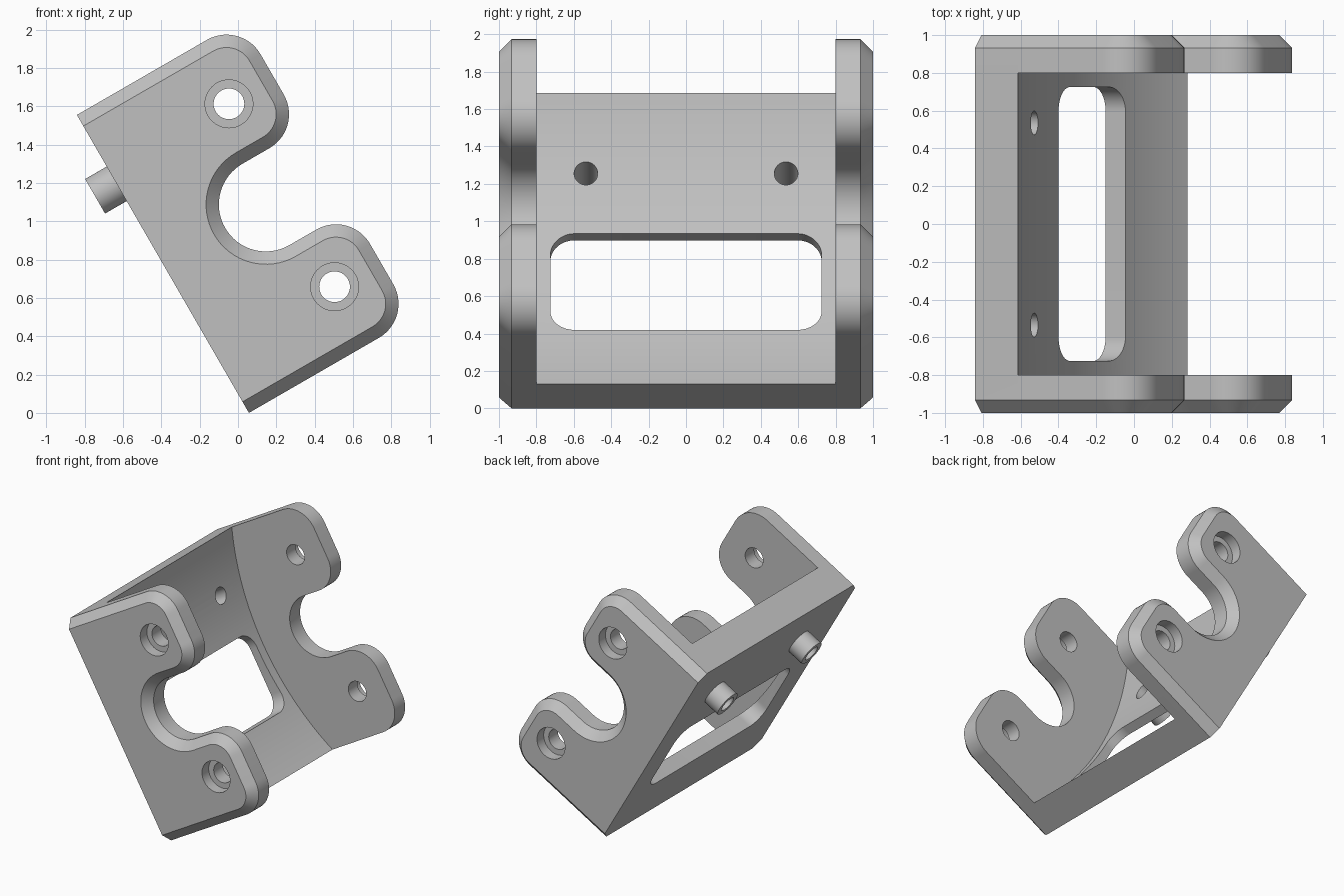
import bpy, bmesh
from math import sin, cos, radians, pi
from mathutils import Matrix

cube = bpy.data.objects.get("Cube")
if cube:
    bpy.data.objects.remove(cube, do_unlink=True)

# Bracket frame: x = out from the back, z = along the back; tilted at the end
LENGTH, DEPTH = 1.795, 0.988
MID = LENGTH / 2
CORNER, NOTCH, NOTCH_X = 0.205, 0.245, 0.62
INNER, OUTER, CHAMFER = 0.80, 1.0, 0.067

grey = bpy.data.materials.new("plain grey")
grey.use_nodes = True
colour = (0.53, 0.53, 0.53, 1)
grey.diffuse_color = colour
grey.node_tree.nodes["Principled BSDF"].inputs["Base Color"].default_value = colour


def arc(cx, cz, r, start, end, n=14):
    angles = [radians(start + (end - start) * i / n) for i in range(n + 1)]
    return [(cx + r * cos(a), cz + r * sin(a)) for a in angles]


def loft(name, rings):
    """Closed solid through rings that have equal point counts."""
    bm = bmesh.new()
    loops = [[bm.verts.new(p) for p in ring] for ring in rings]
    for a, b in zip(loops, loops[1:]):
        for i in range(len(a)):
            j = (i + 1) % len(a)
            bm.faces.new((a[i], a[j], b[j], b[i]))
    bm.faces.new(loops[0])
    bm.faces.new(loops[-1])
    bmesh.ops.recalc_face_normals(bm, faces=bm.faces)
    mesh = bpy.data.meshes.new(name)
    bm.to_mesh(mesh)
    bm.free()
    mesh.materials.append(grey)
    ob = bpy.data.objects.new(name, mesh)
    bpy.context.collection.objects.link(ob)
    return ob


def along_y(name, outline, y0, y1):
    return loft(name, [[(x, y, z) for x, z in outline] for y in (y0, y1)])


def along_x(name, outline, x0, x1):
    return loft(name, [[(x, y, z) for y, z in outline] for x in (x0, x1)])


def circle(cx, cz, r, n=48):
    return arc(cx, cz, r, 0, 360, n)[:-1]


def combine(ob, other, operation):
    mod = ob.modifiers.new(operation.lower(), 'BOOLEAN')
    mod.operation, mod.object, mod.solver = operation, other, 'EXACT'
    bpy.context.view_layer.objects.active = ob
    bpy.ops.object.modifier_apply(modifier=mod.name)
    bpy.data.objects.remove(other, do_unlink=True)


def side_outline(d):
    """Two rounded arms around a U notch, inset by d except at the back."""
    tip, r = DEPTH - CORNER, CORNER - d
    pts = [(0, d)]
    pts += arc(tip, CORNER, r, -90, 0)
    pts += arc(tip, MID - NOTCH - CORNER, r, 0, 90)
    pts += arc(NOTCH_X, MID, NOTCH + d, 270, 90, 32)
    pts += arc(tip, MID + NOTCH + CORNER, r, -90, 0)
    pts += arc(tip, LENGTH - CORNER, r, 0, 90)
    return pts + [(0, LENGTH - d)]


# Back plate with a hollow cylindrical inner face
half_angle = 0.4239
radius = MID / sin(half_angle)
centre = 0.067 + radius
hollow = []
for i in range(41):
    a = half_angle * (i / 20 - 1)
    hollow.append((centre - radius * cos(a), MID + radius * sin(a)))
bracket = along_y("bracket", [(0, LENGTH), (0, 0)] + hollow, -INNER - 0.04, INNER + 0.04)

# Rounded window through the back plate
R, W, LOW, HIGH = 0.13, 0.725, 0.414, 1.037
window = (arc(W - R, LOW + R, R, -90, 0) + arc(W - R, HIGH - R, R, 0, 90)
          + arc(R - W, HIGH - R, R, 90, 180) + arc(R - W, LOW + R, R, 180, 270))
combine(bracket, along_x("window_cutter", window, -0.3, 0.5), 'DIFFERENCE')

for s in (-1, 1):
    # Side plate with a chamfered outer rim
    layers = [(INNER, 0), (OUTER - CHAMFER, 0), (OUTER, CHAMFER)]
    plate = loft("side_plate", [[(x, s * y, z) for x, z in side_outline(d)] for y, d in layers])
    # Counterbored screw holes
    for z in (MID - 0.551, MID + 0.551):
        for r, start in ((0.08, 0.7), (0.125, 0.915)):
            cutter = along_y("hole_cutter", circle(0.716, z, r), s * start, s * 1.1)
            combine(plate, cutter, 'DIFFERENCE')
    combine(bracket, plate, 'UNION')
    # Hollow peg on the back
    combine(bracket, along_x("peg", circle(s * 0.535, 1.38, 0.104), -0.13, 0.04), 'UNION')
    combine(bracket, along_x("peg_cutter", circle(s * 0.535, 1.38, 0.063), -0.3, 0.5), 'DIFFERENCE')

# Tilt to the resting pose and stand on the lower back edge
bracket.data.transform(Matrix.Translation((0.057, 0, 0)) @ Matrix.Rotation(-pi / 6, 4, 'Y'))
bpy.ops.object.select_all(action='DESELECT')
bracket.select_set(True)
bpy.context.view_layer.objects.active = bracket
bpy.ops.object.shade_smooth_by_angle(angle=radians(25))
